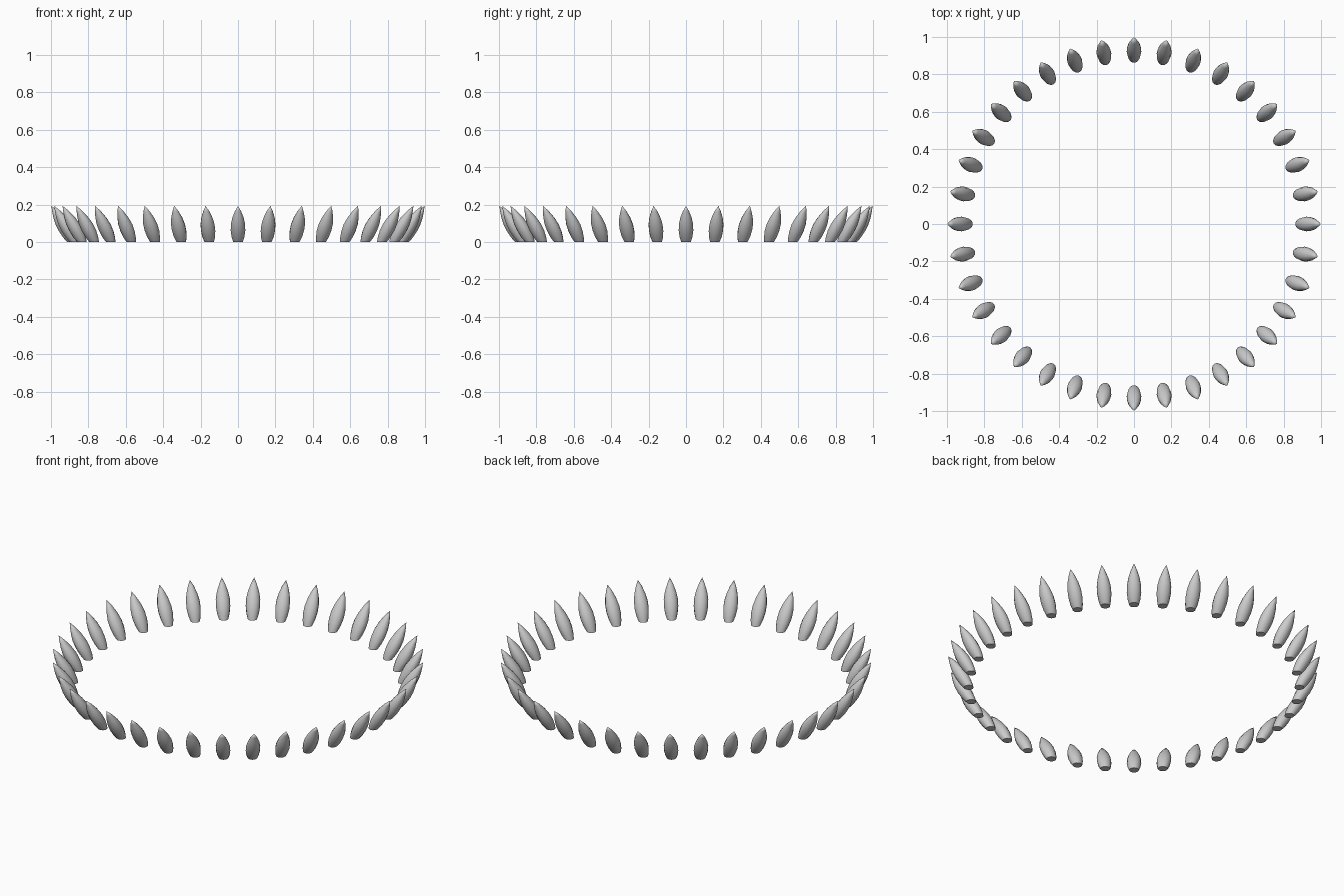
import bpy, bmesh, math

if "Cube" in bpy.data.objects:
    bpy.data.objects.remove(bpy.data.objects["Cube"])

COUNT = 36
SIDES = 12
# height, radius of section, distance of section centre from ring axis
PROFILE = [(0.0, 0.026, 0.888), (0.025, 0.034, 0.902), (0.06, 0.039, 0.920),
           (0.095, 0.038, 0.938), (0.13, 0.030, 0.957), (0.165, 0.016, 0.978)]
TIP = (0.193, 0.998)


def petal_mesh():
    bm = bmesh.new()
    rings = []
    for z, r, d in PROFILE:
        rings.append([bm.verts.new((d + r * math.cos(2 * math.pi * i / SIDES),
                                    r * math.sin(2 * math.pi * i / SIDES), z))
                      for i in range(SIDES)])
    tip = bm.verts.new((TIP[1], 0, TIP[0]))
    for a, b in zip(rings, rings[1:]):
        for i in range(SIDES):
            j = (i + 1) % SIDES
            bm.faces.new((a[i], a[j], b[j], b[i])).smooth = True
    for i in range(SIDES):
        bm.faces.new((rings[-1][i], rings[-1][(i + 1) % SIDES], tip)).smooth = True
    # flat cut base
    bm.faces.new(rings[0][::-1])
    for e in bm.edges:
        if len(e.link_faces) == 2 and e.calc_face_angle() > math.radians(40):
            e.smooth = False
    me = bpy.data.meshes.new("petal")
    bm.to_mesh(me)
    bm.free()
    return me


# ring of outward-leaning petals
mesh = petal_mesh()
for k in range(COUNT):
    petal = bpy.data.objects.new(f"petal_{k + 1:02d}", mesh)
    petal.rotation_euler.z = 2 * math.pi * k / COUNT
    bpy.context.collection.objects.link(petal)
